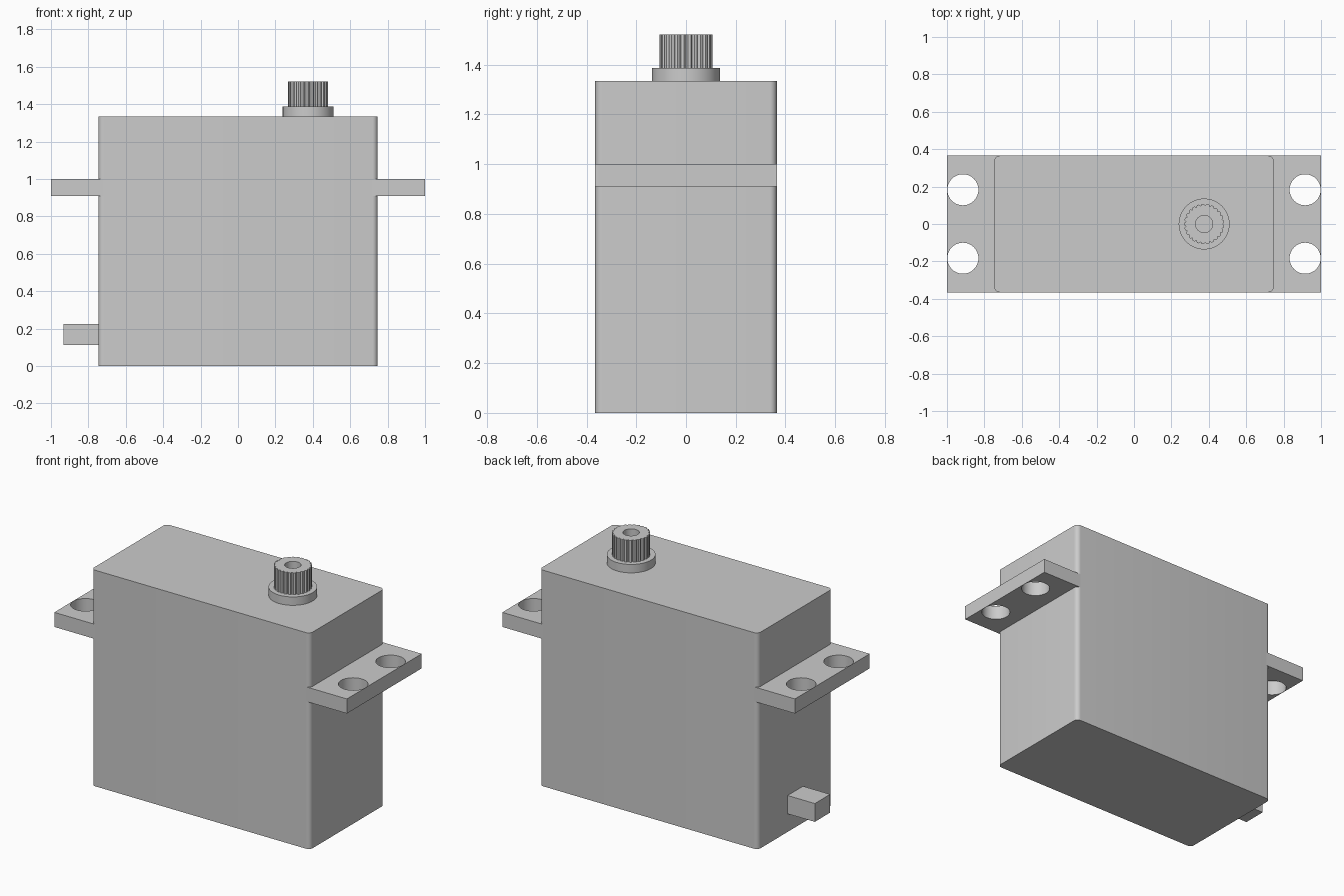
import bpy, bmesh
from math import sin, cos, pi, radians

cube = bpy.data.objects.get("Cube")
if cube:
    bpy.data.objects.remove(cube, do_unlink=True)

grey = bpy.data.materials.new("plain grey")
grey.use_nodes = True
colour = (0.6, 0.6, 0.6, 1)
grey.diffuse_color = colour
grey.node_tree.nodes["Principled BSDF"].inputs["Base Color"].default_value = colour

HALF_X, HALF_Y, ROUND = 0.747, 0.365, 0.028
BODY_TOP, SHAFT_X = 1.335, 0.375


def circle(x, y, r, n=48):
    return [(x + r * cos(2 * pi * i / n), y + r * sin(2 * pi * i / n)) for i in range(n)]


def rectangle(x0, x1, y0, y1):
    return [(x0, y0), (x1, y0), (x1, y1), (x0, y1)]


def rounded_rectangle(hx, hy, r, steps=8):
    points = []
    for k, (sx, sy) in enumerate([(1, 1), (-1, 1), (-1, -1), (1, -1)]):
        for i in range(steps + 1):
            a = pi / 2 * (k + i / steps)
            points.append((sx * (hx - r) + r * cos(a), sy * (hy - r) + r * sin(a)))
    return points


def spline_outline(x, y, outer, inner, teeth):
    # flat-topped teeth separated by V grooves
    points = []
    for i in range(teeth):
        for offset, r in ((0, inner), (0.28, outer), (0.72, outer)):
            a = 2 * pi * (i + offset) / teeth
            points.append((x + r * cos(a), y + r * sin(a)))
    return points


def prism(name, outlines, z0, z1):
    """Extrude an outline (further outlines are holes) from z0 to z1."""
    curve = bpy.data.curves.new(name, "CURVE")
    curve.dimensions = "2D"
    curve.fill_mode = "BOTH"
    curve.extrude = (z1 - z0) / 2
    for outline in outlines:
        s = curve.splines.new("POLY")
        s.points.add(len(outline) - 1)
        for p, (x, y) in zip(s.points, outline):
            p.co = (x, y, 0, 1)
        s.use_cyclic_u = True
    temp = bpy.data.objects.new(name + " outline", curve)
    bpy.context.collection.objects.link(temp)
    graph = bpy.context.evaluated_depsgraph_get()
    mesh = bpy.data.meshes.new_from_object(temp.evaluated_get(graph))
    bpy.data.objects.remove(temp, do_unlink=True)
    bpy.data.curves.remove(curve)

    bm = bmesh.new()
    bm.from_mesh(mesh)
    bmesh.ops.remove_doubles(bm, verts=bm.verts, dist=0.0001)
    bmesh.ops.translate(bm, verts=bm.verts, vec=(0, 0, (z0 + z1) / 2))
    bmesh.ops.recalc_face_normals(bm, faces=bm.faces)
    bm.to_mesh(mesh)
    bm.free()
    mesh.name = name
    mesh.materials.clear()
    mesh.materials.append(grey)
    obj = bpy.data.objects.new(name, mesh)
    bpy.context.collection.objects.link(obj)
    bpy.ops.object.select_all(action="DESELECT")
    obj.select_set(True)
    bpy.context.view_layer.objects.active = obj
    bpy.ops.object.shade_smooth_by_angle(angle=radians(30))
    return obj


# Case with rounded upright edges
prism("case", [rounded_rectangle(HALF_X, HALF_Y, ROUND)], 0, BODY_TOP)

# Mounting ears, each with two screw holes
for side, label in ((1, "left"), (-1, "right")):
    inner, outer = sorted((side * (HALF_X - ROUND), side * 1.0))
    holes = [circle(side * 0.915, y, 0.083) for y in (-0.183, 0.183)]
    prism(label + "_mounting_ear",
          [rectangle(inner, outer, -HALF_Y, HALF_Y)] + holes, 0.91, 1.0)

# Cable outlet low on one end
prism("cable_outlet", [rectangle(-0.933, -HALF_X + 0.01, -0.075, 0.075)], 0.112, 0.225)

# Output shaft: collar and toothed spline with a screw bore
prism("shaft_collar", [circle(SHAFT_X, 0, 0.136, 64)], BODY_TOP, 1.387)
prism("shaft_spline", [spline_outline(SHAFT_X, 0, 0.107, 0.098, 25),
                       circle(SHAFT_X, 0, 0.046)], 1.387, 1.522)
